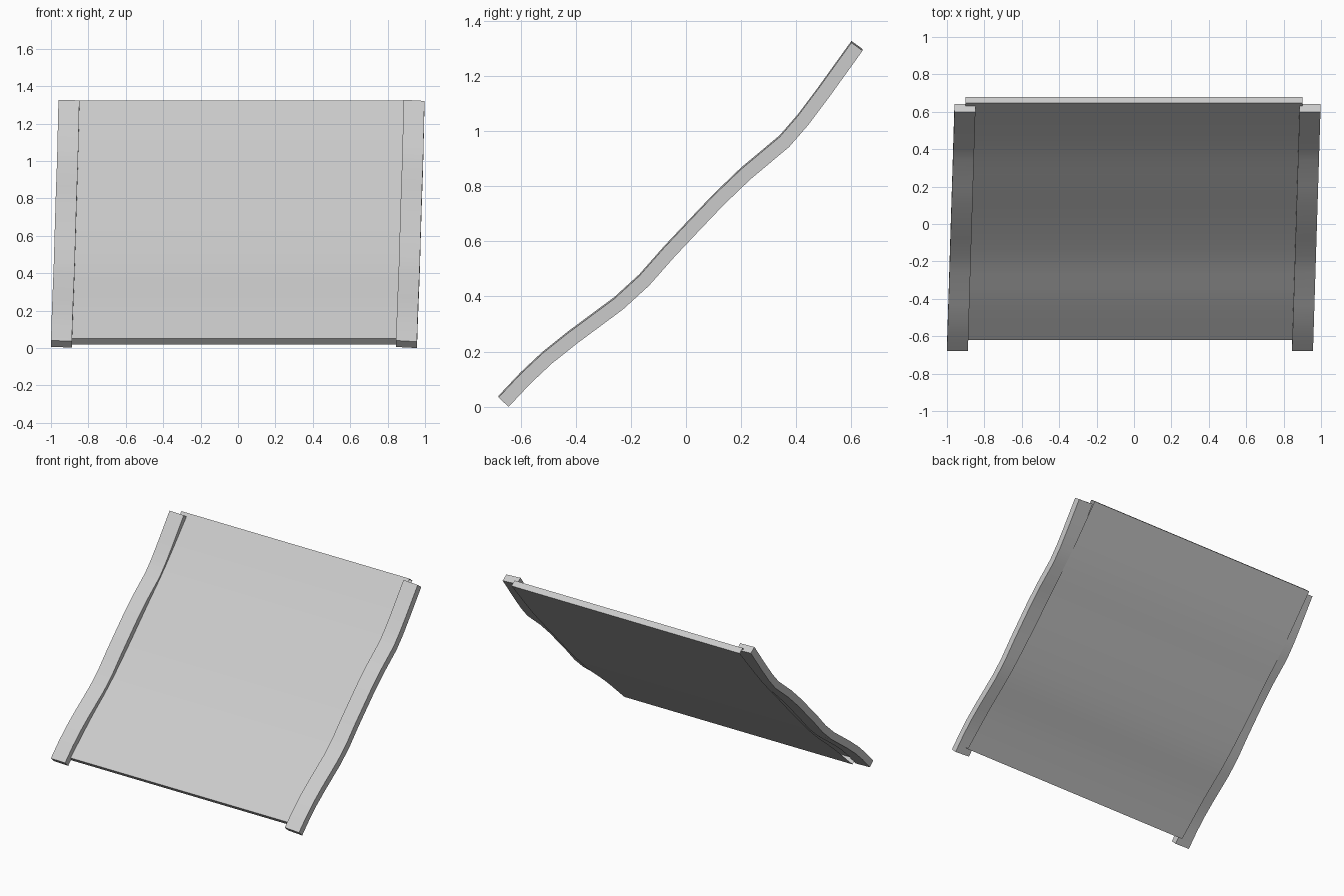
import bpy, bmesh
from mathutils import Vector

if "Cube" in bpy.data.objects:
    bpy.data.objects.remove(bpy.data.objects["Cube"])


def offset_profile(pts, depth):
    """Shift a (y, z) profile down along its normal."""
    out = []
    for i, p in enumerate(pts):
        a, b = Vector(pts[max(i - 1, 0)]), Vector(pts[min(i + 1, len(pts) - 1)])
        t = (b - a).normalized()
        out.append((p[0] + t.y * depth, p[1] - t.x * depth))
    return out


def subdivide(pts, n):
    """Catmull-Rom smoothing of a (y, z) profile."""
    v = [Vector(p) for p in pts]
    v = [2 * v[0] - v[1]] + v + [2 * v[-1] - v[-2]]
    out = []
    for i in range(1, len(v) - 2):
        a, b, c, d = v[i - 1:i + 3]
        for k in range(n):
            t = k / n
            p = 0.5 * (2 * b + (c - a) * t + (2 * a - 5 * b + 4 * c - d) * t ** 2
                       + (3 * b - a - 3 * c + d) * t ** 3)
            out.append((p.x, p.y))
    out.append(tuple(pts[-1]))
    return out


def slab(name, top, depth, x_at, sides=True, drop=0.0):
    """Extrude a sloping profile across x; x_at(t) gives left and right x."""
    bottom = offset_profile(top, depth)
    bm = bmesh.new()
    rows = []
    last = len(top) - 1
    for i, (t, b) in enumerate(zip(top, bottom)):
        xl, xr = x_at(i / last if last else 0, t[0])
        rows.append([bm.verts.new(c) for c in (
            (xl, t[0], t[1]), (xr, t[0], t[1] - drop),
            (xr, b[0], b[1] - drop), (xl, b[0], b[1]))])
    for r, s in zip(rows, rows[1:]):
        for k in range(4):
            if k in (1, 3) and not sides:
                continue
            j = (k + 1) % 4
            bm.faces.new((r[k], r[j], s[j], s[k]))
    bm.faces.new(rows[0][::-1])
    bm.faces.new(rows[-1])
    me = bpy.data.meshes.new(name)
    bm.to_mesh(me)
    bm.free()
    ob = bpy.data.objects.new(name, me)
    bpy.context.collection.objects.link(ob)
    bpy.ops.object.select_all(action='DESELECT')
    ob.select_set(True)
    bpy.context.view_layer.objects.active = ob
    bpy.ops.object.shade_smooth_by_angle(angle=0.6)
    return ob


# Wavy edge boards, both leaning towards +x at the top
board_top = [(-0.68, 0.04), (-0.60, 0.125), (-0.52, 0.20), (-0.43, 0.272),
             (-0.26, 0.398), (-0.17, 0.48), (-0.08, 0.582), (0.0, 0.667),
             (0.10, 0.772), (0.20, 0.868), (0.34, 0.985), (0.405, 1.06),
             (0.48, 1.16), (0.60, 1.327)]
for name, x0, drop in (("left_edge_board", -1.0, 0.003),
                       ("right_edge_board", 0.845, 0.006)):
    def span(t, y, x0=x0):
        lean = 0.04 * (y + 0.68) / 1.28
        return x0 + lean, x0 + 0.112 + lean
    slab(name, board_top, 0.05, span, drop=drop)

# Sagging roof panel, open along the sides hidden by the boards
panel_top = [(-0.62, 0.05), (-0.40, 0.25), (-0.20, 0.415), (0.0, 0.61),
             (0.20, 0.82), (0.40, 1.03), (0.647, 1.322)]
slab("roof_panel", subdivide(panel_top, 3), 0.042,
     lambda t, y: (-0.9, 0.9), sides=False)
